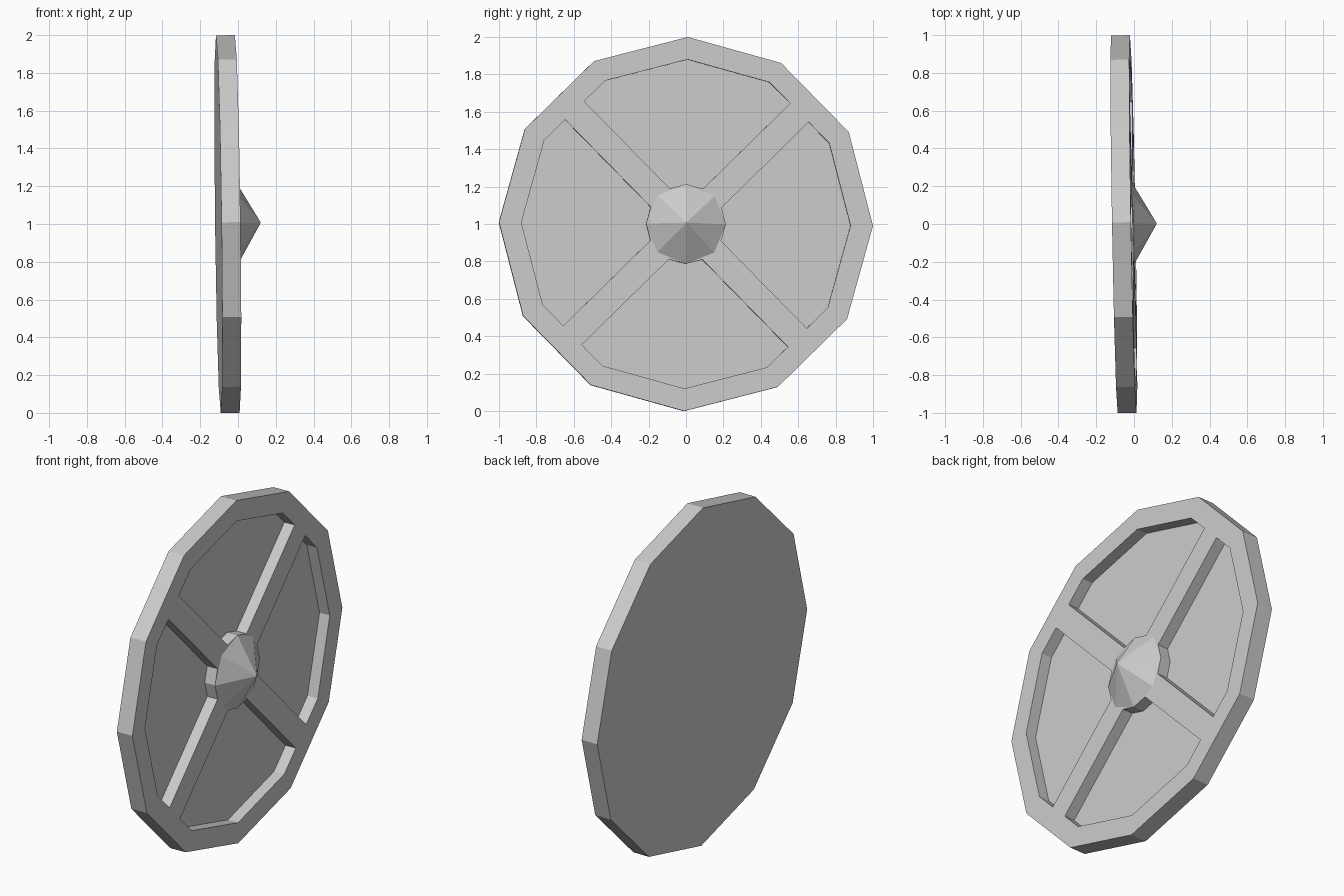
import bpy, bmesh
from math import sin, cos, pi
from mathutils import Matrix, Vector, Euler

if "Cube" in bpy.data.objects:
    bpy.data.objects.remove(bpy.data.objects["Cube"])

# Whole shield leans very slightly; its axis points along +x
POSE = Matrix.Translation((-0.004, 0, 1.0)) @ Euler((-0.01, -0.0125, 0.0175)).to_matrix().to_4x4()
THICK, DEPTH = 0.10, 0.066


def add_object(name, bm):
    bmesh.ops.recalc_face_normals(bm, faces=bm.faces)
    bm.transform(POSE)
    me = bpy.data.meshes.new(name)
    bm.to_mesh(me)
    bm.free()
    ob = bpy.data.objects.new(name, me)
    bpy.context.collection.objects.link(ob)
    return ob


def prism(bm, outline, x0, x1):
    face = bm.faces.new([bm.verts.new((x0, y, z)) for y, z in outline])
    ext = bmesh.ops.extrude_face_region(bm, geom=[face], use_keep_orig=True)
    moved = [g for g in ext["geom"] if isinstance(g, bmesh.types.BMVert)]
    bmesh.ops.translate(bm, verts=moved, vec=(x1 - x0, 0, 0))


def ngon(n, r):
    return [(r * cos(2 * pi * i / n), r * sin(2 * pi * i / n)) for i in range(n)]


# Twelve-sided board
bm = bmesh.new()
prism(bm, ngon(12, 1.0), -THICK, 0)
board = add_object("shield_board", bm)

# Four sunken panels, leaving rim, cross braces and hub seat
half = [(0.089, 0.189), (0.551, 0.651), (0.44, 0.762)]
panel = [(0, 0.213)] + half + [(0, 0.88)] + [(-y, z) for y, z in reversed(half)]
bm = bmesh.new()
for k in range(4):
    c, s = cos(k * pi / 2), sin(k * pi / 2)
    prism(bm, [(c * y - s * z, s * y + c * z) for y, z in panel], -DEPTH, 0.1)
cutter = add_object("panel_cutter", bm)
cutter.hide_render = True

mod = board.modifiers.new("panels", "BOOLEAN")
mod.operation = "DIFFERENCE"
mod.solver = "EXACT"
mod.object = cutter
bpy.context.view_layer.objects.active = board
bpy.ops.object.modifier_apply(modifier=mod.name)
bpy.data.objects.remove(cutter)

# Eight-sided pointed boss
bm = bmesh.new()
ring = [bm.verts.new((0.001, y, z)) for y, z in ngon(8, 0.214)]
tip = bm.verts.new((0.125, 0, 0.006))
bm.faces.new(ring)
for i in range(8):
    bm.faces.new((ring[i], ring[(i + 1) % 8], tip))
add_object("centre_boss", bm)
